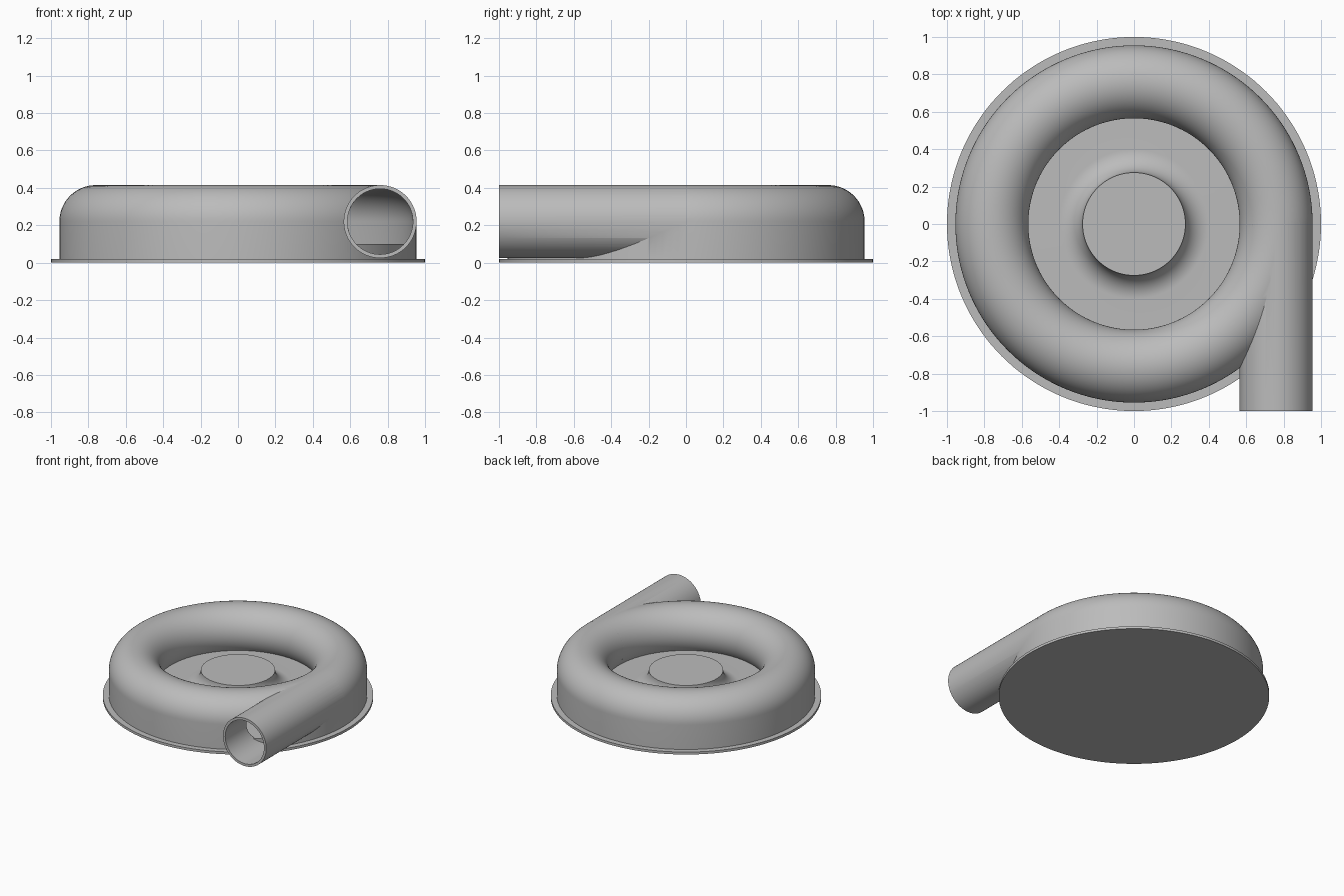
import bpy, bmesh, math
from mathutils import Matrix

cube = bpy.data.objects.get("Cube")
if cube:
    bpy.data.objects.remove(cube, do_unlink=True)

RING, TUBE, BORE = 0.76, 0.195, 0.175   # scroll radius, outer and inner tube radius
AXIS_Z, FLOOR_Z, HUB_Z = 0.22, 0.10, 0.225
HUB_R, FILLET = 0.275, HUB_Z - FLOOR_Z

grey = bpy.data.materials.new("plain grey")
grey.use_nodes = True
colour = (0.5, 0.5, 0.5, 1)
grey.diffuse_color = colour
grey.node_tree.nodes["Principled BSDF"].inputs["Base Color"].default_value = colour


def finish(name, bm):
    bmesh.ops.remove_doubles(bm, verts=bm.verts, dist=1e-5)
    bmesh.ops.recalc_face_normals(bm, faces=bm.faces)
    mesh = bpy.data.meshes.new(name)
    bm.to_mesh(mesh)
    bm.free()
    mesh.materials.append(grey)
    obj = bpy.data.objects.new(name, mesh)
    bpy.context.collection.objects.link(obj)
    return obj


def revolve(name, profile, closed=True):
    """Turn a list of (radius, height) points around the z axis."""
    bm = bmesh.new()
    verts = [bm.verts.new((r, 0, z)) for r, z in profile]
    pairs = list(zip(verts, verts[1:]))
    if closed:
        pairs.append((verts[-1], verts[0]))
    edges = [bm.edges.new(p) for p in pairs]
    bmesh.ops.spin(bm, geom=verts + edges, cent=(0, 0, 0), axis=(0, 0, 1),
                   angle=math.tau, steps=144, use_duplicate=False)
    return finish(name, bm)


def tube(name, radius, y0, y1):
    """Solid cylinder along y on the outlet axis."""
    bm = bmesh.new()
    place = Matrix.Translation((RING, (y0 + y1) / 2, AXIS_Z)) @ Matrix.Rotation(math.pi / 2, 4, "X")
    bmesh.ops.create_cone(bm, cap_ends=True, segments=96, radius1=radius,
                          radius2=radius, depth=y1 - y0, matrix=place)
    return finish(name, bm)


def arc(cx, cz, radius, start, end, steps):
    angles = [start + (end - start) * i / steps for i in range(steps + 1)]
    return [(cx + radius * math.cos(a), cz + radius * math.sin(a)) for a in angles]


def combine(target, tool, operation):
    mod = target.modifiers.new(operation, "BOOLEAN")
    mod.operation, mod.solver, mod.object = operation, "EXACT", tool
    bpy.context.view_layer.objects.active = target
    bpy.ops.object.modifier_apply(modifier=mod.name)
    bpy.data.objects.remove(tool, do_unlink=True)


def scroll_arc(radius):
    """Tube section from the outer wall over the top to the inner floor."""
    end = math.pi + math.asin((AXIS_Z - FLOOR_Z) / radius)
    return arc(RING, AXIS_Z, radius, 0, end, 40)


# Base plate with its thin projecting rim
base = revolve("base_plate", [(0, 0), (1, 0), (1, 0.02), (0, 0.02)], closed=False)

# Scroll housing with the filleted centre hub
fillet = arc(HUB_R + FILLET, HUB_Z, FILLET, math.pi * 1.5, math.pi, 16)
housing = revolve("scroll_housing",
                  [(0, 0.01), (RING + TUBE, 0.01)] + scroll_arc(TUBE) + fillet + [(0, HUB_Z)],
                  closed=False)

# Outlet pipe, then the hollow scroll and the pipe bore
combine(housing, tube("outlet_pipe", TUBE, -1, 0), "UNION")
hollow = scroll_arc(BORE)
low = 0.05
cavity = revolve("scroll_cavity", [(RING + BORE, low)] + hollow + [(hollow[-1][0], low)])
combine(housing, cavity, "DIFFERENCE")
combine(housing, tube("outlet_bore", BORE, -1.1, -0.02), "DIFFERENCE")

# Raised floor inside the scroll
inner, outer = 0.62, 0.945
floor = revolve("scroll_floor", [(inner, 0.015), (outer, 0.015), (outer, FLOOR_Z), (inner, FLOOR_Z - 0.0005)])

# Smooth shading with sharp rims
bpy.ops.object.select_all(action="DESELECT")
for obj in (base, housing, floor):
    obj.select_set(True)
bpy.context.view_layer.objects.active = housing
bpy.ops.object.shade_smooth_by_angle(angle=math.radians(30))
